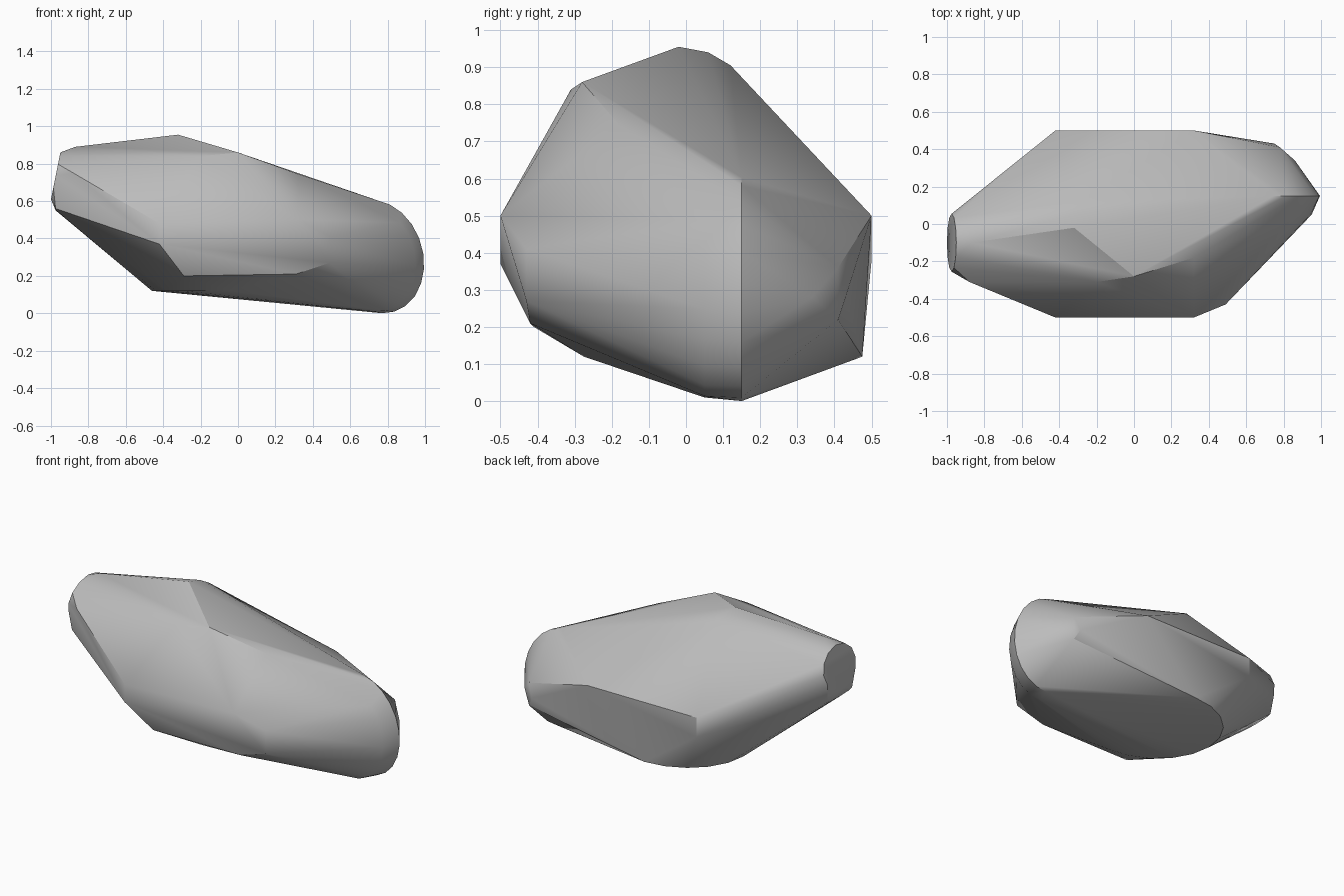
import bpy
import bmesh
from math import cos, sin, radians
from mathutils import Vector

# Remove the default cube
if "Cube" in bpy.data.objects:
    bpy.data.objects.remove(bpy.data.objects["Cube"], do_unlink=True)


def arc(center, u, v, start, end, steps):
    """Points on an elliptical arc spanned by the half axes u and v."""
    center, u, v = Vector(center), Vector(u), Vector(v)
    angles = [radians(start + (end - start) * i / steps) for i in range(steps + 1)]
    return [center + u * cos(a) + v * sin(a) for a in angles]


# Chipped front corners
front_chips = [
    (-.42, -.5, .48), (-.42, -.5, .37), (.32, -.5, .5),
    (.49, -.43, .41), (.49, -.43, .27), (.31, -.42, .21), (-.29, -.41, .2),
]

# Sharp corners along the back
back_chips = [
    (-.42, .5, .5), (-.42, .5, .38), (.32, .5, .5),
    (.75, .43, .28), (.78, .41, .22), (.78, .41, .36), (.86, .34, .28),
]

# Ridge over the top, from the right shoulder to the left end
crest = [
    (-.87, -.1, .89), (-.88, -.31, .75), (-.32, -.02, .955),
    (-.3, .06, .94), (-.28, .12, .905), (-.2, -.31, .84),
    (0, -.28, .86), (.32, -.18, .745),
]

# Rounded left end, flattened right end and worn underside
nose = arc((.745, .15, .303), (.25, 0, -.04), (0, 0, .3), -100, 90, 12)
nose_front = arc((.72, .05, .29), (.23, 0, -.03), (0, 0, .28), -90, 50, 8)
end_cap = arc((-.975, -.1, .735), (0, .155, 0), (.025, 0, .125), 0, 330, 11)
cap_underside = arc((-.975, -.1, .56), (0, .12, 0), (0, 0, -.01), 0, 180, 4)
underside = arc((-.05, .1, .12), (-.41, 0, 0), (0, .375, 0), -90, 90, 10)

# Wrap all the worn and chipped parts in one convex stone
bm = bmesh.new()
for point in (front_chips + back_chips + crest + nose + nose_front
              + end_cap + cap_underside + underside):
    bm.verts.new(point)
hull = bmesh.ops.convex_hull(bm, input=bm.verts[:])
bmesh.ops.delete(bm, geom=[v for v in bm.verts if not v.link_faces], context='VERTS')
bmesh.ops.dissolve_limit(bm, angle_limit=radians(1.5), verts=bm.verts[:], edges=bm.edges[:])
bmesh.ops.recalc_face_normals(bm, faces=bm.faces[:])

mesh = bpy.data.meshes.new("rock")
bm.to_mesh(mesh)
bm.free()
rock = bpy.data.objects.new("rock", mesh)
bpy.context.collection.objects.link(rock)

# Plain stone colour
stone = bpy.data.materials.new("stone_grey")
stone.use_nodes = True
colour = (.5, .5, .5, 1)
stone.diffuse_color = colour
stone.node_tree.nodes["Principled BSDF"].inputs["Base Color"].default_value = colour
mesh.materials.append(stone)

# Soft curves with crisp chipped edges
bpy.ops.object.select_all(action='DESELECT')
rock.select_set(True)
bpy.context.view_layer.objects.active = rock
bpy.ops.object.shade_smooth_by_angle(angle=radians(30))
